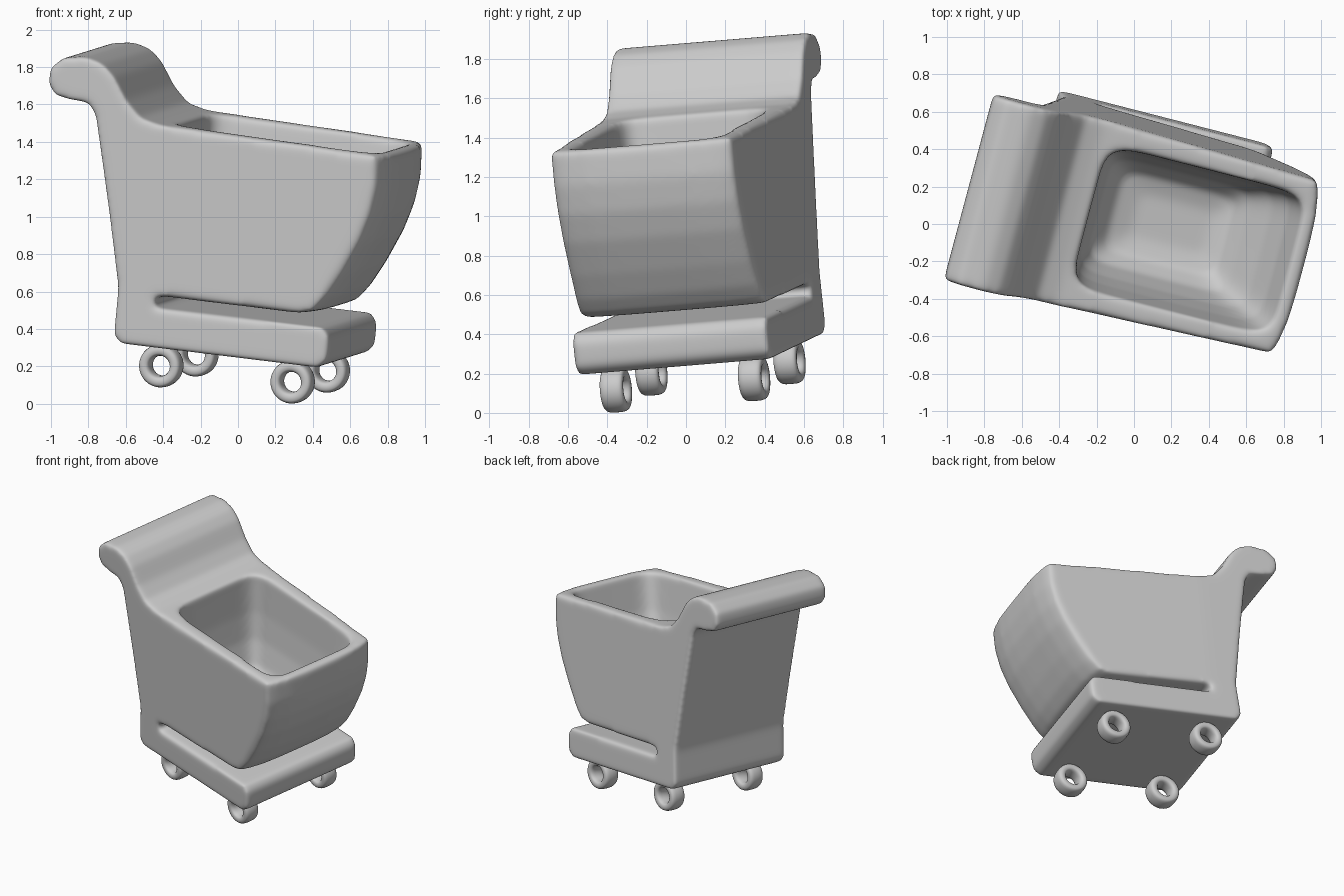
import bpy, bmesh
from math import sin, cos, pi, copysign
from mathutils import Matrix, Vector

if "Cube" in bpy.data.objects:
    bpy.data.objects.remove(bpy.data.objects["Cube"])

# Tilted frame of the whole cart
X = Vector((0.962, -0.247, -0.118)).normalized()
Y = Vector((0.255, 0.963, 0.08))
Y = (Y - X * Y.dot(X)).normalized()
Z = X.cross(Y)
FRAME = Matrix.Translation((0.035, 0.085, 0.19)) @ Matrix((X, Y, Z)).transposed().to_4x4()


def loft(name, rings, cap=True, closed=False):
    """Skin a list of closed rings of points into an object."""
    bm = bmesh.new()
    rows = [[bm.verts.new(p) for p in ring] for ring in rings]
    pairs = list(zip(rows, rows[1:])) + ([(rows[-1], rows[0])] if closed else [])
    for a, b in pairs:
        for i in range(len(a)):
            j = (i + 1) % len(a)
            bm.faces.new((a[i], a[j], b[j], b[i]))
    if cap:
        bm.faces.new(rows[0])
        bm.faces.new(rows[-1])
    bmesh.ops.recalc_face_normals(bm, faces=bm.faces)
    me = bpy.data.meshes.new(name)
    bm.to_mesh(me)
    bm.free()
    me.shade_smooth()
    ob = bpy.data.objects.new(name, me)
    bpy.context.collection.objects.link(ob)
    ob.matrix_world = FRAME
    return ob


def power(v, n):
    return copysign(abs(v) ** (2 / n), v)


# Side profile: base, slot, basket front, rim, handle, back
profile = [(-.57, .105), (.53, .105), (.58, .15), (.58, .28), (.54, .325),
           (-.4, .322), (-.4, .383), (.42, .38), (.51, .405), (.575, .49),
           (.645, .62), (.725, .8), (.77, .95), (.79, 1.1), (.78, 1.275),
           (-.46, 1.3), (-.57, 1.325), (-.66, 1.41), (-.74, 1.53), (-.81, 1.59),
           (-.9, 1.615), (-1.03, 1.595), (-1.1, 1.53), (-1.1, 1.44), (-1.05, 1.385),
           (-.97, 1.375), (-.87, 1.37), (-.825, 1.31), (-.705, .82), (-.61, .4),
           (-.61, .15)]


def section(t):
    ring = []
    for a, c in profile:
        basket = a > .4 and c > .35
        half = .515 - (.03 * (a + .4) if c > .35 and a > -.4 else 0)
        ring.append((a - (.05 * t ** 4 if basket else 0), t * half, c))
    return ring


body = loft("cart_body", [section(t) for t in (-1, -.85, -.6, -.3, 0, .3, .6, .85, 1)])

# Bowl-shaped basket cavity
levels = [(1.6, -.42, .73, .41), (1.25, -.41, .70, .39), (1.0, -.385, .66, .37),
          (.8, -.35, .59, .34), (.62, -.29, .49, .29), (.53, -.2, .42, .22),
          (.5, -.08, .33, .12)]
rings = []
for c, a0, a1, b in levels:
    rings.append([((a0 + a1) / 2 + (a1 - a0) / 2 * power(cos(k * pi / 24), 8),
                   b * power(sin(k * pi / 24), 8), c) for k in range(48)])
cutter = loft("basket_cutter", rings)
cutter.hide_render = True
cutter.display_type = 'WIRE'

m = body.modifiers.new("cavity", 'BOOLEAN')
m.object = cutter
m.operation = 'DIFFERENCE'
m.solver = 'EXACT'

# Soft moulded edges
m = body.modifiers.new("remesh", 'REMESH')
m.mode = 'VOXEL'
m.voxel_size = 0.0135
m.use_smooth_shade = True
m = body.modifiers.new("soften", 'SMOOTH')
m.factor = 0.5
m.iterations = 30

# Four ring wheels
for side, b in (("left", -.365), ("right", .365)):
    for end, a in (("front", .365), ("rear", -.365)):
        rings = []
        for i in range(40):
            u = 2 * pi * i / 40
            ring = []
            for k in range(20):
                v = 2 * pi * k / 20
                r = .085 + .031 * power(cos(v), 3)
                ring.append((a + r * cos(u), b + .06 * power(sin(v), 3), r * sin(u)))
            rings.append(ring)
        loft(f"{end}_{side}_wheel", rings, cap=False, closed=True)
